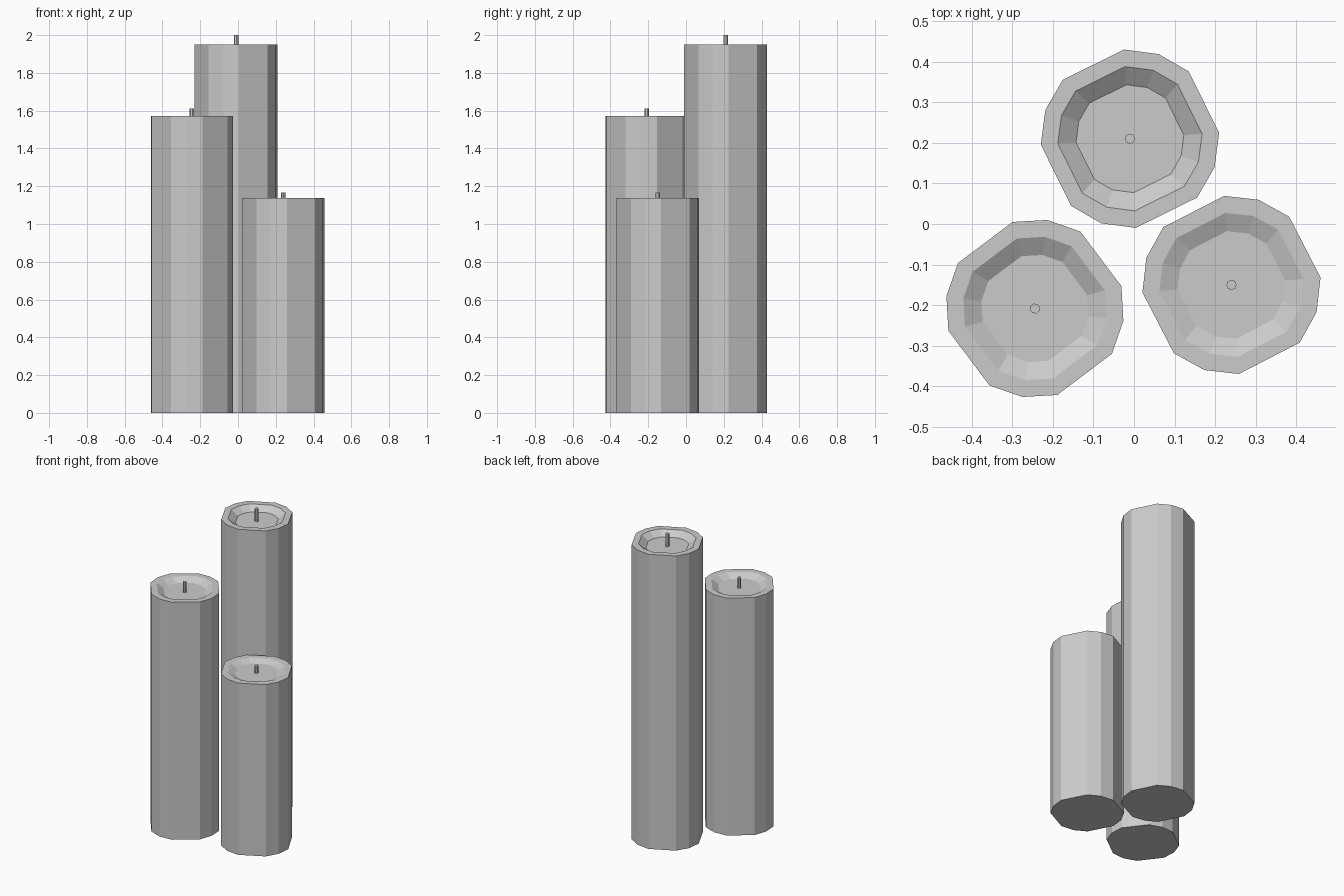
import bpy
import bmesh
from math import cos, sin, radians

cube = bpy.data.objects.get("Cube")
if cube:
    bpy.data.objects.remove(cube, do_unlink=True)

grey = bpy.data.materials.new("plain grey")
grey.use_nodes = True
grey.diffuse_color = (0.6, 0.6, 0.6, 1)
grey.node_tree.nodes["Principled BSDF"].inputs["Base Color"].default_value = (0.6, 0.6, 0.6, 1)

# Sixteen directions with every fourth corner cut away
CUT_CORNERS = [i * 22.5 for i in range(16) if i % 4 != 1]
WICK_CORNERS = [i * 45 for i in range(8)]


def loft(name, corners, profile, location, turn, height):
    """Stack rings of (radius, height) and cap both ends."""
    bm = bmesh.new()
    rings = [[bm.verts.new((r * cos(radians(a)), r * sin(radians(a)), z)) for a in corners]
             for r, z in profile]
    n = len(corners)
    for low, high in zip(rings, rings[1:]):
        for i in range(n):
            j = (i + 1) % n
            bm.faces.new((low[i], low[j], high[j], high[i]))
    bm.faces.new(rings[0][::-1])
    bm.faces.new(rings[-1])
    mesh = bpy.data.meshes.new(name)
    bm.to_mesh(mesh)
    bm.free()
    mesh.materials.append(grey)
    obj = bpy.data.objects.new(name, mesh)
    obj.location = (*location, 0)
    obj.rotation_euler.z = radians(turn)
    obj.scale.z = height
    bpy.context.collection.objects.link(obj)


# Body with a flat rim and a sunken, sloping pool
BODY = [(0.22, 0), (0.22, 1.95), (0.178, 1.95), (0.133, 1.917)]
WICK = [(0.0125, 1.915), (0.0125, 2.0)]

# Name, position, turn, height scale
CANDLES = [
    ("tall", (-0.01, 0.21), 3.8, 1.0),
    ("middle", (-0.244, -0.208), 14.5, 0.806),
    ("short", (0.24, -0.15), 4.8, 0.583),
]

for size, spot, turn, height in CANDLES:
    loft(size + "_candle", CUT_CORNERS, BODY, spot, turn, height)
    loft(size + "_wick", WICK_CORNERS, WICK, spot, turn, height)
